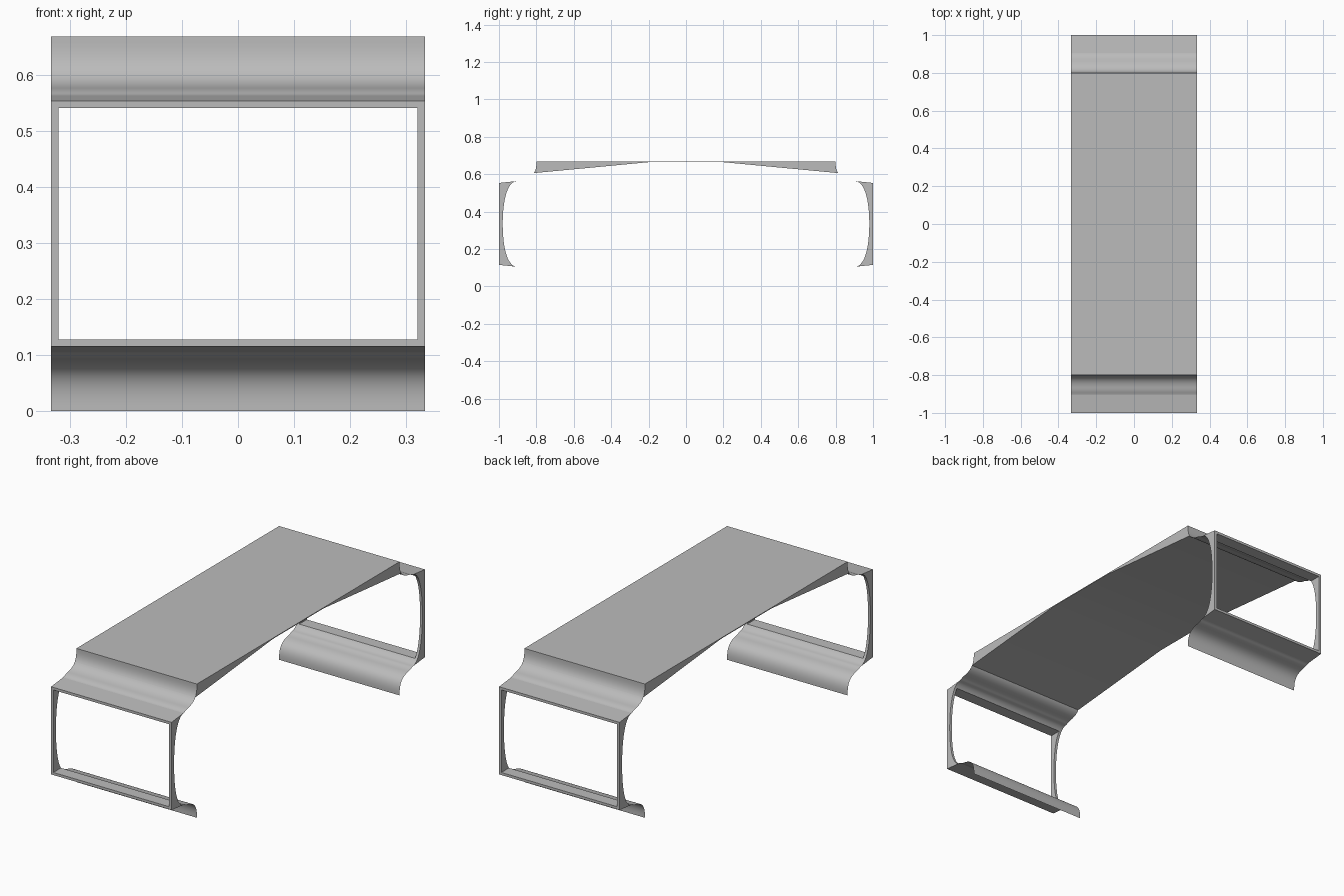
import bpy, bmesh
from mathutils import Vector
from mathutils.geometry import interpolate_bezier

HALF_W = 0.333    # half width along x
TOP = 0.668       # overall height

if "Cube" in bpy.data.objects:
    bpy.data.objects.remove(bpy.data.objects["Cube"], do_unlink=True)

grey = bpy.data.materials.new("light_grey")
grey.use_nodes = True
colour = (0.5, 0.5, 0.5, 1)
grey.diffuse_color = colour
grey.node_tree.nodes["Principled BSDF"].inputs["Base Color"].default_value = colour


def bezier(a, b, c, d, count):
    pts = interpolate_bezier(*[Vector((p[0], p[1], 0)) for p in (a, b, c, d)], count)
    return [(p.x, p.y) for p in pts]


def flip_z(profile):
    return [(y, TOP - z) for y, z in reversed(profile)]


def flip_y(profile):
    return [(-y, z) for y, z in reversed(profile)]


def extrude(name, profile, closed=True, half=HALF_W):
    """Sweep a (y, z) profile across the width, as a solid or as a sheet."""
    bm = bmesh.new()
    left = [bm.verts.new((half, y, z)) for y, z in profile]
    right = [bm.verts.new((-half, y, z)) for y, z in profile]
    n = len(profile)
    for i in range(n if closed else n - 1):
        j = (i + 1) % n
        bm.faces.new((left[i], left[j], right[j], right[i]))
    if closed:
        bm.faces.new(left)
        bm.faces.new(right[::-1])
        bmesh.ops.recalc_face_normals(bm, faces=bm.faces)
    else:
        # sheets face away from the middle of the model
        bm.normal_update()
        middle = Vector((0, 0, TOP / 2))
        if sum((f.normal.dot(f.calc_center_median() - middle) for f in bm.faces)) < 0:
            bmesh.ops.reverse_faces(bm, faces=bm.faces)
    mesh = bpy.data.meshes.new(name)
    bm.to_mesh(mesh)
    bm.free()
    mesh.materials.append(grey)
    obj = bpy.data.objects.new(name, mesh)
    bpy.context.collection.objects.link(obj)
    return obj


def activate(obj):
    bpy.ops.object.select_all(action="DESELECT")
    obj.select_set(True)
    bpy.context.view_layer.objects.active = obj


# Shared profiles: S-shaped cove and the inner curve of the end frame
cove = bezier((0.8, 0.658), (0.8, 0.60), (0.83, 0.582), (0.87, 0.575), 21)
cove += bezier((0.87, 0.575), (0.89, 0.571), (0.895, 0.565), (0.905, 0.563), 9)[1:]
inner = bezier((0.905, 0.563), (0.965, 0.556), (0.98, 0.43), (0.98, TOP / 2), 21)
inner += flip_z(inner)[1:]
JOIN = 8          # cove point where the slab underside meets it

parts = []

# Tapered top slab
half_slab = [(0.2, 0.664)] + cove[:JOIN + 1][::-1] + [(0.8, TOP)]
parts.append(extrude("top_slab", half_slab + flip_y(half_slab)))

for side, turn in (("front", flip_y), ("back", list)):
    # Thin coves linking the slab to the frame and the frame to the ground
    parts.append(extrude(side + "_upper_cove", turn(cove[JOIN:]), closed=False))
    lower = flip_z([(0.8, TOP)] + cove)
    parts.append(extrude(side + "_lower_cove", turn(lower), closed=False))

    # End frame with a rectangular opening
    outline = inner + [(1, 0.115), (1, 0.553)]
    frame = extrude(side + "_frame", turn(outline))
    box = [(0.85, 0.128), (1.1, 0.128), (1.1, 0.54), (0.85, 0.54)]
    cutter = extrude(side + "_opening_cutter", turn(box), half=0.32)
    cutter.hide_render = True
    cut = frame.modifiers.new("opening", "BOOLEAN")
    cut.operation = "DIFFERENCE"
    cut.solver = "EXACT"
    cut.object = cutter
    activate(frame)
    bpy.ops.object.modifier_apply(modifier=cut.name)
    bpy.data.objects.remove(cutter, do_unlink=True)
    parts.append(frame)

# Smooth curves, crisp edges
for obj in parts:
    activate(obj)
    bpy.ops.object.shade_smooth_by_angle(angle=0.35)
